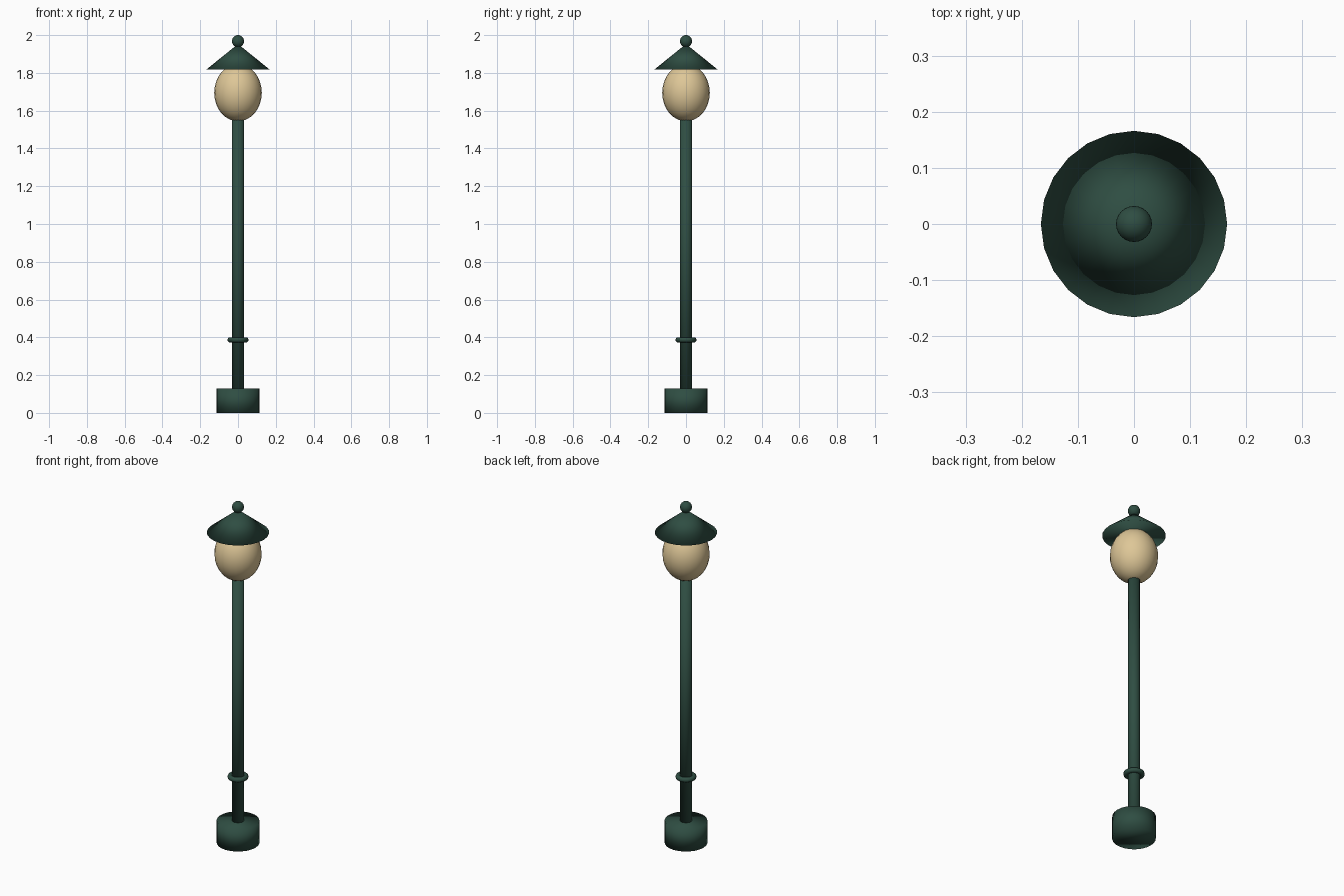
import bpy

cube = bpy.data.objects.get("Cube")
if cube:
    bpy.data.objects.remove(cube)


def make_material(name, rgb):
    mat = bpy.data.materials.new(name)
    mat.use_nodes = True
    color = (*rgb, 1)
    mat.diffuse_color = color
    mat.node_tree.nodes["Principled BSDF"].inputs["Base Color"].default_value = color
    return mat


green = make_material("dark_green_paint", (0.028, 0.075, 0.055))
cream = make_material("warm_cream_glass", (0.73, 0.57, 0.31))


def finish(name, mat):
    obj = bpy.context.object
    obj.name = name
    obj.data.materials.append(mat)
    # Smooth everywhere, caps included, for soft rounded shading
    bpy.ops.object.shade_smooth()
    return obj


def cylinder(name, radius, bottom, top, sides):
    bpy.ops.mesh.primitive_cylinder_add(
        vertices=sides, radius=radius, depth=top - bottom,
        location=(0, 0, (bottom + top) / 2))
    return finish(name, green)


def ball(name, radius, z, mat, stretch=1):
    bpy.ops.mesh.primitive_uv_sphere_add(
        segments=24, ring_count=16, radius=radius, location=(0, 0, z))
    bpy.context.object.scale.z = stretch
    return finish(name, mat)


# Foot and post
cylinder("base", 0.114, 0, 0.13, 24)
cylinder("post", 0.032, 0.13, 1.56, 16)

# Decorative collar around the post
bpy.ops.mesh.primitive_torus_add(
    major_radius=0.042, minor_radius=0.014, major_segments=24,
    minor_segments=10, location=(0, 0, 0.387))
finish("collar", green)

# Lamp globe
ball("globe", 0.126, 1.695, cream, 1.2)

# Conical roof with its closed underside
bpy.ops.mesh.primitive_cone_add(
    vertices=24, radius1=0.166, radius2=0, depth=0.134,
    location=(0, 0, 1.886))
finish("roof", green)

# Finial on the tip
ball("finial", 0.032, 1.968, green)
